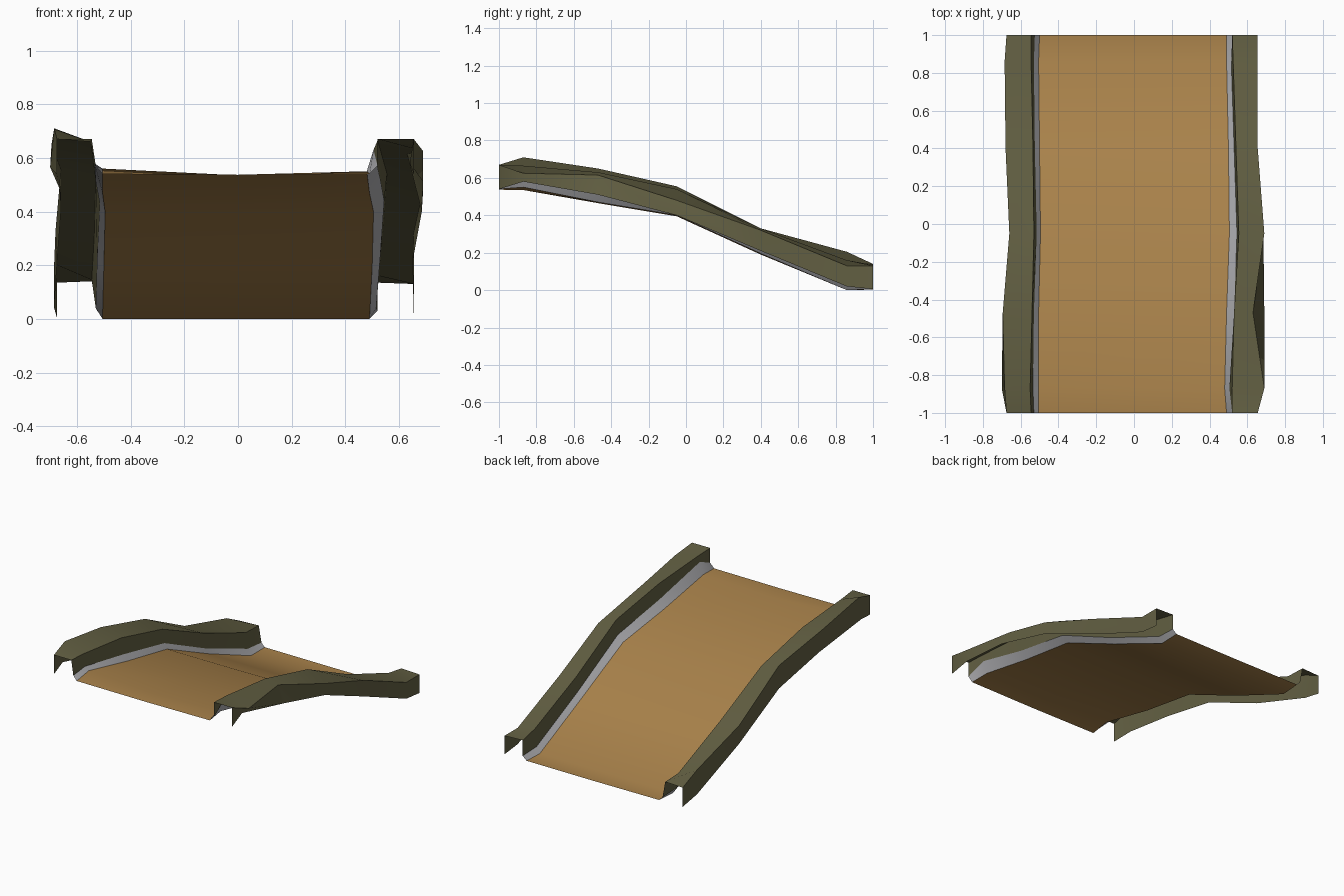
import bpy
import math

if "Cube" in bpy.data.objects:
    bpy.data.objects.remove(bpy.data.objects["Cube"])


def material(name, rgb):
    m = bpy.data.materials.new(name)
    m.diffuse_color = (*rgb, 1.0)
    m.use_nodes = True
    m.node_tree.nodes["Principled BSDF"].inputs["Base Color"].default_value = m.diffuse_color
    return m


SAND = material("tan_deck", (0.40, 0.225, 0.070))
GREY = material("pale_grey", (0.45, 0.45, 0.47))
OLIVE = material("olive_rail", (0.125, 0.117, 0.056))

# Stations along the ramp, from the high front end to the low back end
YS = (-1.0, -0.87, -0.47, -0.05, 0.40, 0.86, 1.0)

# Each strand is a long edge of the ramp: (x, z) at every station
RIGHT = dict(
    deck=((.49, .54), (.48, .55), (.49, .47), (.505, .40), (.50, .195), (.49, 0), (.49, .005)),
    kerb=((.52, .57), (.505, .63), (.53, .52), (.545, .44), (.53, .23), (.515, .04), (.52, .03)),
    inner=((.52, .67), (.52, .665), (.53, .63), (.555, .54), (.54, .33), (.525, .16), (.52, .135)),
    outer=((.655, .67), (.69, .625), (.63, .615), (.69, .48), (.655, .32), (.655, .13), (.655, .13)),
    base=((.655, .54), (.64, .58), (.69, .51), (.685, .40), (.65, .21), (.655, .02), (.655, .005)),
)
LEFT = dict(
    deck=((-.505, .54), (-.505, .56), (-.505, .47), (-.495, .395), (-.50, .19), (-.505, 0), (-.50, .005)),
    kerb=((-.53, .57), (-.535, .58), (-.53, .51), (-.515, .43), (-.525, .22), (-.53, .04), (-.525, .03)),
    inner=((-.545, .67), (-.55, .66), (-.54, .62), (-.53, .52), (-.535, .32), (-.545, .145), (-.545, .14)),
    outer=((-.675, .67), (-.685, .71), (-.695, .65), (-.66, .555), (-.68, .33), (-.685, .205), (-.675, .135)),
    base=((-.675, .54), (-.70, .565), (-.665, .485), (-.66, .40), (-.675, .20), (-.685, .04), (-.675, .005)),
)
# Middle line of the deck, dipping slightly below its edges
CENTRE = [(0, z) for z in (.537, .535, .465, .395, .19, 0, .003)]


def loft(name, strands, mat, flip=False):
    """Skin a sheet across neighbouring strands."""
    n = len(YS)
    verts = [(x, y, z) for s in strands for (x, z), y in zip(s, YS)]
    faces = []
    for i in range(len(strands) - 1):
        for j in range(n - 1):
            a = i * n + j
            quad = (a, a + n, a + n + 1, a + 1)
            faces.append(quad[::-1] if flip else quad)
    me = bpy.data.meshes.new(name)
    me.from_pydata(verts, [], faces)
    me.materials.append(mat)
    ob = bpy.data.objects.new(name, me)
    bpy.context.collection.objects.link(ob)
    bpy.ops.object.select_all(action='DESELECT')
    ob.select_set(True)
    bpy.context.view_layer.objects.active = ob
    bpy.ops.object.shade_smooth_by_angle(angle=math.radians(30))
    return ob


# Sloping deck
loft("deck", [LEFT["deck"], CENTRE, RIGHT["deck"]], SAND)

# Kerb strips and hollow side rails
for side, s, flip in (("right", RIGHT, False), ("left", LEFT, True)):
    loft("kerb_" + side, [s["deck"], s["kerb"]], GREY, flip)
    loft("rail_" + side, [s["kerb"], s["inner"], s["outer"], s["base"]], OLIVE, flip)
